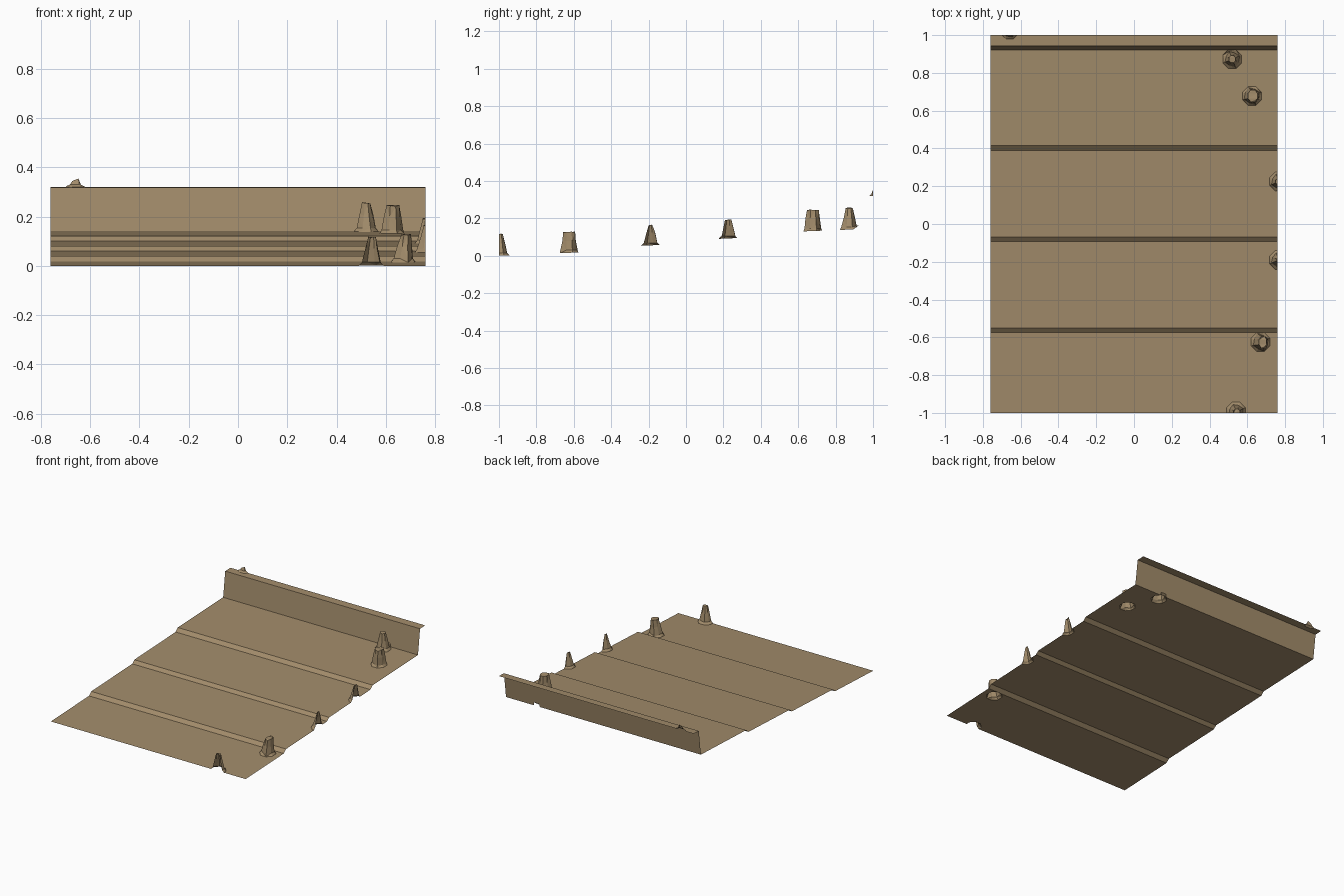
import bpy, bmesh, math, random
from mathutils import Vector

cube = bpy.data.objects.get("Cube")
if cube:
    bpy.data.objects.remove(cube, do_unlink=True)

random.seed(4)
HALF = 0.76
SIDES = 8

earth = bpy.data.materials.new("sandy_brown")
earth.use_nodes = True
earth.diffuse_color = (0.36, 0.26, 0.145, 1)
earth.node_tree.nodes["Principled BSDF"].inputs["Base Color"].default_value = earth.diffuse_color

# Stepped side profile: sloping treads, short risers, back wall and lip (y, z)
profile = [(-1, 0), (-0.575, 0.018), (-0.55, 0.04), (-0.093, 0.06), (-0.07, 0.08),
           (0.39, 0.1), (0.415, 0.122), (0.92, 0.142), (0.943, 0.318), (1, 0.32)]

# Rocks: centre x, centre y, height, top half width, top half depth, top offset x
rocks = [(0.52, 0.873, 0.12, 0.017, 0.019, 0.0),
         (0.625, 0.678, 0.115, 0.026, 0.032, 0.004),
         (0.768, 0.225, 0.103, 0.018, 0.017, 0.0),
         (0.768, -0.19, 0.112, 0.014, 0.012, 0.0),
         (0.67, -0.625, 0.115, 0.02, 0.032, 0.012),
         (0.54, -0.993, 0.122, 0.016, 0.014, 0.004),
         (-0.66, 1.03, 0.08, 0.015, 0.015, 0.0)]


def ground(y):
    """Height of the stepped ground at y."""
    y = max(-1, min(1, y))
    for (y0, z0), (y1, z1) in zip(profile, profile[1:]):
        if y <= y1:
            return z0 + (z1 - z0) * (y - y0) / (y1 - y0)
    return profile[-1][1]


def ring(cx, cy, rx, ry):
    """Squarish octagon, counter-clockwise."""
    pts = []
    for i in range(SIDES):
        a = math.tau * (i + 0.5) / SIDES
        pts.append(Vector((cx + rx * math.cos(a) * 1.08, cy + ry * math.sin(a) * 1.08, 0)))
    return pts


def finish(bm, name):
    mesh = bpy.data.meshes.new(name)
    bm.to_mesh(mesh)
    bm.free()
    mesh.materials.append(earth)
    obj = bpy.data.objects.new(name, mesh)
    bpy.context.collection.objects.link(obj)


def cut_hole(bm, outline):
    """Trim a convex outline out of the sheet, leaving it open under a rock."""
    def inside():
        keep = []
        for f in bm.faces:
            c = f.calc_center_median()
            if all((b - a).cross(c - a).z > 0 for a, b in edges):
                keep.append(f)
        return keep

    edges = []
    for a, b in zip(outline, outline[1:] + outline[:1]):
        a, b = a.copy(), b.copy()
        faces = inside()
        geom = faces + list({e for f in faces for e in f.edges}) + list({v for f in faces for v in f.verts})
        normal = Vector((b.y - a.y, a.x - b.x, 0))
        bmesh.ops.bisect_plane(bm, geom=geom, plane_co=a, plane_no=normal, dist=1e-5)
        edges.append((a, b))
    bmesh.ops.delete(bm, geom=inside(), context="FACES")


# Stepped ground sheet, open underneath
bm = bmesh.new()
rows = [[bm.verts.new((x, y, z)) for x in (-HALF, HALF)] for y, z in profile]
for r0, r1 in zip(rows, rows[1:]):
    bm.faces.new((r0[0], r0[1], r1[1], r1[0]))
for cx, cy, *_ in rocks:
    cut_hole(bm, ring(cx, cy, 0.05, 0.05))
bmesh.ops.triangulate(bm, faces=[f for f in bm.faces if len(f.verts) > 4])
finish(bm, "stepped_ground")

# Hollow faceted rocks, trimmed where they pass the edge of the ground
for n, (cx, cy, height, tx, ty, off) in enumerate(rocks):
    bm = bmesh.new()
    base_z = ground(min(cy, 0.9) if cy < 0.95 else cy)
    layers = []
    for t, spread in ((0, 1), (0.12, 0.72), (0.55, 0.36), (1, 0)):
        rx = tx + (0.05 - tx) * spread
        ry = ty + (0.05 - ty) * spread
        layer = []
        for i, p in enumerate(ring(cx + off * t, cy, rx, ry)):
            if 0 < t < 1:
                # Pull alternate corners in for ridges
                pull = (0.84 if i % 2 else 1) * random.uniform(0.93, 1.05)
                p.x = cx + off * t + (p.x - cx - off * t) * pull
                p.y = cy + (p.y - cy) * pull
            p.z = ground(p.y) if t == 0 else base_z + height * t
            if t == 1:
                p.z -= random.uniform(0, 0.008)
            layer.append(bm.verts.new(p))
        layers.append(layer)
    for lo, hi in zip(layers, layers[1:]):
        for i in range(SIDES):
            j = (i + 1) % SIDES
            bm.faces.new((lo[i], lo[j], hi[j], hi[i]))
    bm.faces.new(layers[-1])
    bmesh.ops.triangulate(bm, faces=bm.faces[:])
    for co, no in (((HALF, 0, 0), (1, 0, 0)), ((0, 1, 0), (0, 1, 0)), ((0, -1, 0), (0, -1, 0))):
        bmesh.ops.bisect_plane(bm, geom=bm.verts[:] + bm.edges[:] + bm.faces[:],
                               plane_co=co, plane_no=no, clear_outer=True)
    finish(bm, f"rock_{n + 1}")
